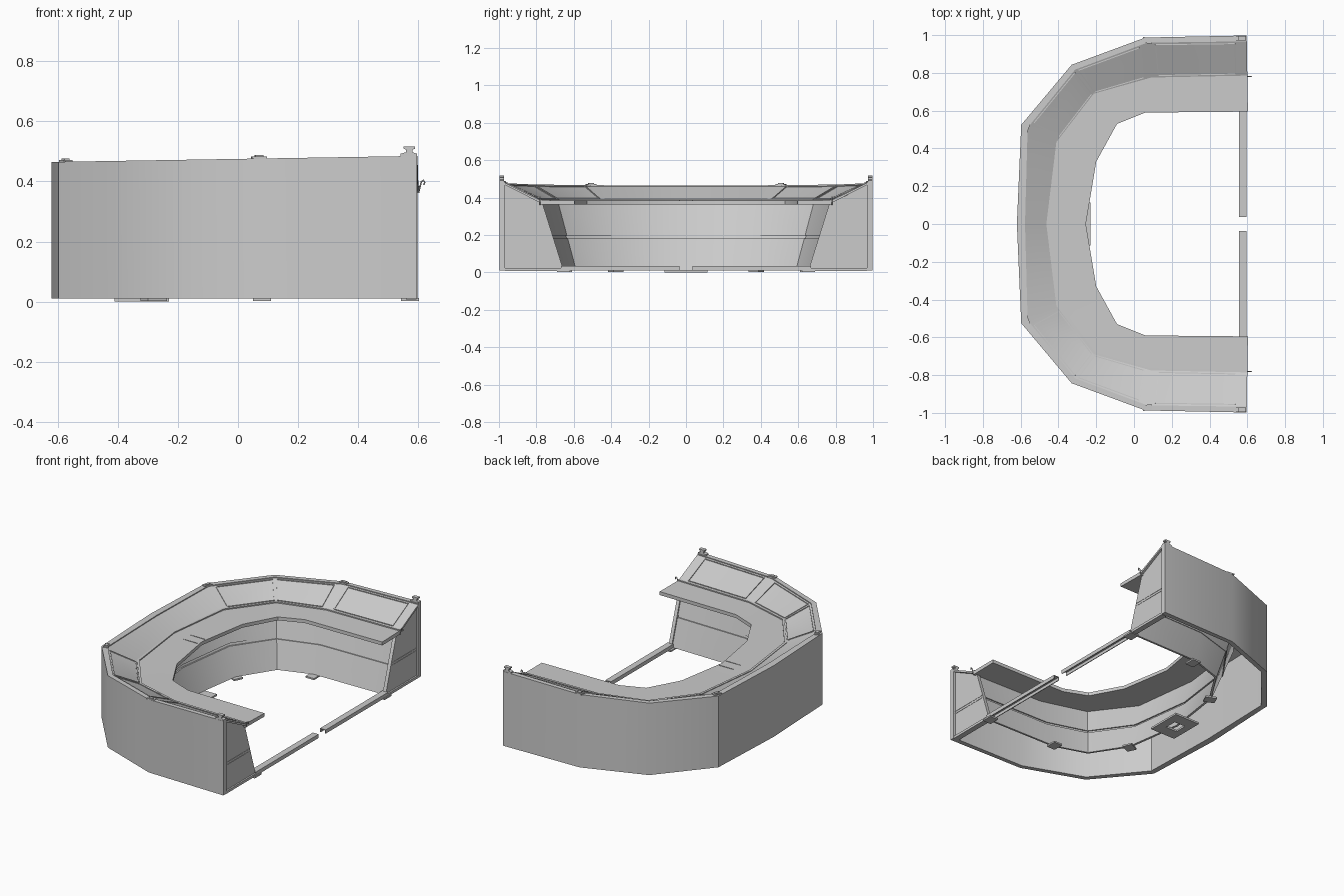
import bpy, bmesh, math
from mathutils import Vector

if "Cube" in bpy.data.objects:
    bpy.data.objects.remove(bpy.data.objects["Cube"])

# Half plan lines, front end (x+) to the middle of the back
OUTER = [(.595, .998), (.06, .987), (-.33, .843), (-.597, .525), (-.62, 0)]
RIM = [(.597, .967), (.07, .96), (-.312, .817), (-.563, .51), (-.577, 0)]
SLOPE = [(.600, .78), (.09, .77), (-.21, .685), (-.405, .43), (-.458, 0)]
EDGE = [(.603, .595), (.06, .59), (-.09, .53), (-.20, .33), (-.255, 0)]


def lerp(a, b, t):
    return [(p[0] + (q[0] - p[0]) * t, p[1] + (q[1] - p[1]) * t) for p, q in zip(a, b)]


def full(line):
    return line + [(x, -y) for x, y in reversed(line[:-1])]


def top(x):
    return .475 + .0165 * x


def finish(name, bm, angle=32):
    bmesh.ops.recalc_face_normals(bm, faces=bm.faces)
    me = bpy.data.meshes.new(name)
    bm.to_mesh(me)
    bm.free()
    ob = bpy.data.objects.new(name, me)
    bpy.context.collection.objects.link(ob)
    bpy.ops.object.select_all(action='DESELECT')
    ob.select_set(True)
    bpy.context.view_layer.objects.active = ob
    bpy.ops.object.shade_smooth_by_angle(angle=math.radians(angle))
    return ob


def sweep(name, section):
    """Closed section of (half plan line, height or height function), run round the U."""
    bm = bmesh.new()
    rows = [[bm.verts.new((x, y, z(x) if callable(z) else z)) for x, y in full(line)]
            for line, z in section]
    for i, a in enumerate(rows):
        b = rows[(i + 1) % len(rows)]
        for j in range(len(a) - 1):
            bm.faces.new((a[j], a[j + 1], b[j + 1], b[j]))
    bm.faces.new([r[0] for r in rows])
    bm.faces.new([r[-1] for r in rows])
    return finish(name, bm)


def prism(name, pts, axis, lo, hi):
    """Extrude a 2D outline along x (yz outline) or y (xz outline) or z (xy outline)."""
    bm = bmesh.new()
    put = {'x': lambda p, d: (d, p[0], p[1]), 'y': lambda p, d: (p[0], d, p[1]),
           'z': lambda p, d: (p[0], p[1], d)}[axis]
    a = [bm.verts.new(put(p, lo)) for p in pts]
    b = [bm.verts.new(put(p, hi)) for p in pts]
    bm.faces.new(a)
    bm.faces.new(b)
    for i in range(len(a)):
        k = (i + 1) % len(a)
        bm.faces.new((a[i], a[k], b[k], b[i]))
    return finish(name, bm)


def box(name, x0, x1, y0, y1, z0, z1):
    return prism(name, [(x0, y0), (x1, y0), (x1, y1), (x0, y1)], 'z', z0, z1)


def turned(ob, deg):
    c = sum((v.co for v in ob.data.vertices), Vector()) / len(ob.data.vertices)
    for v in ob.data.vertices:
        v.co -= c
    ob.location = c
    ob.rotation_euler.z = math.radians(deg)
    return ob


def bar(name, p, q, w=.006):
    """Thin square strip between two points."""
    p, q = Vector(p), Vector(q)
    bm = bmesh.new()
    bmesh.ops.create_cube(bm, size=1)
    d = q - p
    ob = finish(name, bm)
    ob.scale = (d.length, w, w)
    ob.rotation_mode = 'QUATERNION'
    ob.rotation_quaternion = d.to_track_quat('X', 'Z')
    ob.location = (p + q) / 2


# Outer wall with its flat rim
sweep("outer_wall", [(OUTER, .01), (OUTER, top), (RIM, top), (RIM, .01)])

# Sloped display panel from the rim down to the counter
under = lambda x: top(x) - .018
sweep("sloped_panel", [(RIM, lambda x: top(x) - .006), (SLOPE, .386), (SLOPE, .372), (RIM, under)])

# Counter top and the lip behind it
sweep("counter_top", [(SLOPE, .386), (EDGE, .384), (EDGE, .362), (SLOPE, .362)])
sweep("counter_lip", [(lerp(SLOPE, EDGE, -.03), .384), (lerp(SLOPE, EDGE, -.03), .393),
                      (lerp(SLOPE, EDGE, .04), .393), (lerp(SLOPE, EDGE, .04), .384)])


# Leaning inner wall: upper and lower bands with a recessed groove between
def inner(z, back=0):
    line = lerp(SLOPE, EDGE, .03 + .60 * (.362 - z) / .35 - back)
    return [(min(x, .572), y) for x, y in line]


def band(name, z0, z1, front=0.0, thick=.07):
    sweep(name, [(inner(z0, front), z0), (inner(z1, front), z1),
                 (inner(z1, front + thick), z1), (inner(z0, front + thick), z0)])


band("inner_wall_upper", .198, .362)
band("inner_wall_lower", .012, .182)
band("inner_wall_groove", .18, .20, .04, .05)

# Strips on the slope: joints at the corners and a border along the foot
Z = .004


def on_slope(i, j, u, t):
    r = lerp([RIM[i]], [RIM[j]], u)[0]
    s = lerp([SLOPE[i]], [SLOPE[j]], u)[0]
    x, y = lerp([r], [s], t)[0]
    return x, y, (top(r[0]) - .006) * (1 - t) + .386 * t + Z - .002


for side, s in (("left", 1), ("right", -1)):
    flip = lambda p: (p[0], p[1] * s, p[2])
    for i, j, u0, u1 in ((0, 1, .12, .92), (1, 2, .12, .97), (2, 3, .03, .9)):
        corners = [flip(on_slope(i, j, u, t)) for u, t in ((u0, .06), (u1, .06), (u1, .92), (u0, .92))]
        for k in range(4):
            bar(f"slope_frame_{side}_{i}_{k}", corners[k], corners[(k + 1) % 4], .005)

    # End panel closing the hollow body, with groove strip and foot bar
    out = [(.968, .012), (.655, .012), (.765, .362), (.78, .38), (.968, .475)]
    prism(f"end_panel_{side}", [(y * s, z) for y, z in out], 'x', .562, .584)
    for z in (.182, .198):
        bar(f"end_groove_{side}", (.584, .72 * s, z), (.584, .966 * s, z), .004)
    box(f"end_foot_bar_{side}", .558, .594, .665 * s, .967 * s, .008, .024)

    # Threshold channel across the opening
    u = [(.555, .010), (.555, .034), (.595, .034), (.595, .010), (.590, .010),
         (.590, .029), (.560, .029), (.560, .010)]
    prism(f"threshold_channel_{side}", u, 'y', .036 * s, .667 * s)

    # Clips on the rim
    for n, (x, y, a) in enumerate(((.07, .972, -8), (-.573, .508, 70))):
        z = top(x)
        turned(box(f"rim_clip_{side}_{n}", x - .025, x + .025, (y - .015) * s, (y + .015) * s,
                   z - .002, z + .006), a * s)
        turned(box(f"rim_clip_cap_{side}_{n}", x - .014, x + .014, (y - .009) * s, (y + .009) * s,
                   z + .006, z + .011), a * s)
    spool = [(.54, .484), (.596, .484), (.596, .492), (.58, .497), (.580, .506), (.589, .509), (.589, .517),
             (.551, .517), (.551, .509), (.558, .506), (.558, .497), (.54, .492)]
    prism(f"corner_post_{side}", spool, 'y', .972 * s, .996 * s)

    # Hook at the counter end
    cu = bpy.data.curves.new(f"counter_hook_{side}", 'CURVE')
    cu.dimensions = '3D'
    cu.bevel_depth = .003
    cu.bevel_resolution = 1
    path = [(.59, .39), (.602, .362), (.606, .385), (.610, .400), (.617, .404), (.621, .397), (.618, .388)]
    sp = cu.splines.new('POLY')
    sp.points.add(len(path) - 1)
    for pt, (x, z) in zip(sp.points, path):
        pt.co = (x, .78 * s, z, 1)
    bpy.context.collection.objects.link(bpy.data.objects.new(cu.name, cu))

    # Foot tabs under the inner wall
    for n, (x, y, a) in enumerate(((.572, .655, 0), (.08, .645, 0), (-.28, .375, 65))):
        turned(box(f"foot_tab_{side}_{n}", x - .03, x + .03, (y - .035) * s, (y + .035) * s,
                   .003, .013), a * s)

    # Seam strips at the middle of the counter and side parts of the floor plate
    bar(f"counter_seam_{side}", (-.36, .035 * s, .385), (-.258, .035 * s, .385), .004)
    box(f"floor_plate_side_{side}", -.41, -.23, .04 * s, .115 * s, 0, .012)

# Floor plate bars around its square hole
box("floor_plate_back", -.41, -.365, -.04, .04, 0, .012)
box("floor_plate_front", -.285, -.23, -.04, .04, 0, .012)
